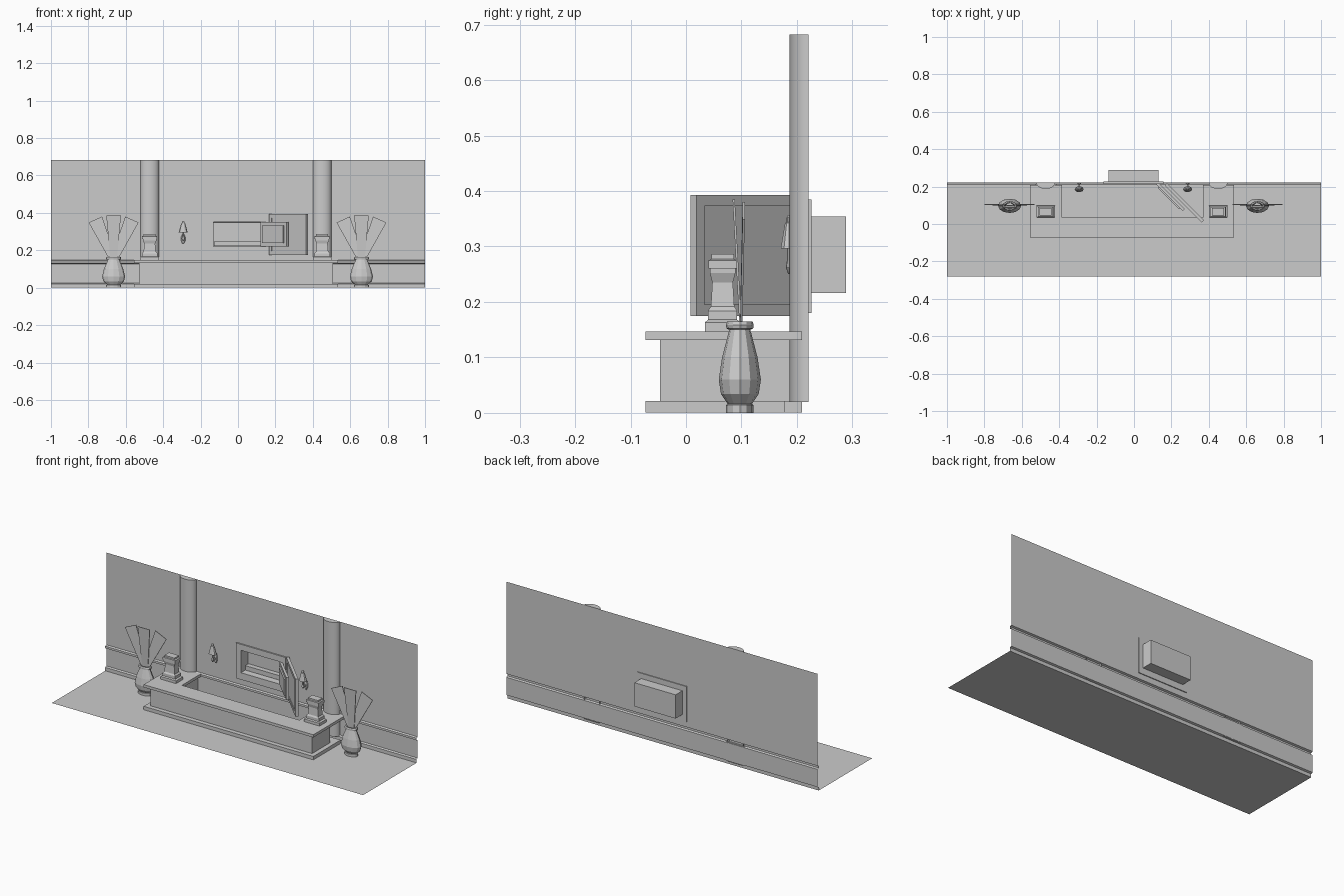
import bpy, bmesh, math
from mathutils import Matrix, Vector

cube = bpy.data.objects.get("Cube")
if cube:
    bpy.data.objects.remove(cube, do_unlink=True)

grey = bpy.data.materials.new("plain_grey")
grey.use_nodes = True
colour = (0.6, 0.6, 0.6, 1)
grey.diffuse_color = colour
grey.node_tree.nodes["Principled BSDF"].inputs["Base Color"].default_value = colour


def finish(name, bm, smooth=False):
    bmesh.ops.recalc_face_normals(bm, faces=bm.faces)
    mesh = bpy.data.meshes.new(name)
    bm.to_mesh(mesh)
    bm.free()
    mesh.materials.append(grey)
    ob = bpy.data.objects.new(name, mesh)
    bpy.context.collection.objects.link(ob)
    if smooth:
        bpy.context.view_layer.objects.active = ob
        bpy.ops.object.select_all(action="DESELECT")
        ob.select_set(True)
        bpy.ops.object.shade_smooth_by_angle(angle=math.radians(35))
    return ob


def add_box(bm, x, y, z, turn=None):
    """Box from three ranges, optionally moved by a matrix."""
    size = Matrix.Diagonal((x[1] - x[0], y[1] - y[0], z[1] - z[0], 1))
    mid = Matrix.Translation([(r[0] + r[1]) / 2 for r in (x, y, z)])
    bmesh.ops.create_cube(bm, size=1, matrix=(turn or Matrix()) @ mid @ size)


def boxes(name, parts, turn=None):
    bm = bmesh.new()
    for p in parts:
        add_box(bm, *p, turn)
    return finish(name, bm)


def loft(name, centre, rings, sides, offset=0, smooth=False):
    """Closed stack of rings, each (half width, half depth, height)."""
    bm = bmesh.new()
    loops = []
    for rx, ry, z in rings:
        loop = []
        for i in range(sides):
            a = 2 * math.pi * i / sides + offset
            loop.append(bm.verts.new((centre[0] + rx * math.cos(a),
                                      centre[1] + ry * math.sin(a), z)))
        loops.append(loop)
    for low, high in zip(loops, loops[1:]):
        for i in range(sides):
            j = (i + 1) % sides
            bm.faces.new((low[i], low[j], high[j], high[i]))
    bm.faces.new(loops[0])
    bm.faces.new(loops[-1])
    return finish(name, bm, smooth)


# Floor sheet
bm = bmesh.new()
bm.faces.new([bm.verts.new(p) for p in ((-1, -.28, 0), (1, -.28, 0), (1, .21, 0), (-1, .21, 0))])
finish("floor", bm)

# Wall sheet with projecting baseboard and rail, cut out for the safe
bm = bmesh.new()
profile = [(.21, 0), (.21, .02), (.221, .024), (.221, .127), (.21, .131), (.21, .143), (.221, .147)]
for (y0, z0), (y1, z1) in zip(profile, profile[1:]):
    bm.faces.new([bm.verts.new(p) for p in ((-1, y0, z0), (1, y0, z0), (1, y1, z1), (-1, y1, z1))])
xs, zs = (-1, -.13, .125, 1), (.147, .22, .35, .682)
for i in range(3):
    for j in range(3):
        if (i, j) != (1, 1):
            bm.faces.new([bm.verts.new((xs[a], .221, zs[b]))
                          for a, b in ((i, j), (i + 1, j), (i + 1, j + 1), (i, j + 1))])
bmesh.ops.remove_doubles(bm, verts=bm.verts, dist=.0001)
finish("wall", bm)

# Counter: three-sided, with a gap in the right end next to the wall
def counter_ring(name, z, grow, right_end, left_end):
    front, inner = -.047 - grow, .009 + grow
    left, right = -.529 - grow, .509 + grow
    boxes(name, [
        ((left, right), (front, inner), z),
        ((left, -.411 + grow), (inner, left_end), z),
        ((.396 - grow, right), (inner, right_end), z)])

counter_ring("counter_plinth", (.001, .021), .026, .178, .209)
counter_ring("counter_body", (.021, .131), 0, .118, .22)
counter_ring("counter_top", (.131, .147), .026, .209, .209)

for side, cx in (("right", -.472), ("left", .45)):
    # Half-round wall columns
    bm = bmesh.new()
    loops = []
    for z in (.02, .682):
        loops.append([bm.verts.new((cx - .05 * math.cos(math.pi * i / 12),
                                    .221 - .034 * math.sin(math.pi * i / 12), z)) for i in range(13)])
    for i in range(12):
        bm.faces.new((loops[0][i], loops[0][i + 1], loops[1][i + 1], loops[1][i]))
    bm.faces.new(loops[0])
    bm.faces.new(loops[1])
    finish(side + "_column", bm, True)

    # Small square pedestals standing on the counter
    rings = [(.05, .147), (.05, .163), (.041, .168), (.041, .184), (.033, .192),
             (.029, .235), (.036, .252), (.036, .26), (.04, .26), (.04, .275), (.032, .277), (.032, .286)]
    r2 = math.sqrt(2)
    loft(side + "_pedestal", (cx, .066), [(w * r2, w * .64 * r2, z) for w, z in rings],
         4, math.pi / 4)

# Vases, each with a fan of three flat leaves
vase = [(.025, 0), (.025, .014), (.022, .016), (.034, .034), (.038, .06), (.032, .1),
        (.02, .146), (.019, .15), (.024, .152), (.025, .158), (.023, .165), (.017, .165), (.015, .15)]
for side, cx in (("right", -.665), ("left", .66)):
    loft(side + "_vase", (cx, .097), [(r * 1.62, r, z) for r, z in vase], 12)
    for n, (angle, y_top) in enumerate(((-24, .102), (0, .084), (24, .102))):
        bm = bmesh.new()
        turn = Matrix.Rotation(math.radians(angle), 3, "Y")
        pts = []
        for u, v in ((-.017, 0), (.017, 0), (.039, .24), (-.039, .24)):
            p = turn @ Vector((u, 0, v))
            pts.append(Vector((cx + p.x, .097 + (y_top - .097) * v / .24, .145 + p.z)))
        thick = Vector((0, .004, 0))
        front = [bm.verts.new(p) for p in pts]
        back = [bm.verts.new(p + thick) for p in pts]
        bm.faces.new(front)
        bm.faces.new(back)
        for i in range(4):
            j = (i + 1) % 4
            bm.faces.new((front[i], front[j], back[j], back[i]))
        finish(f"{side}_vase_leaf_{n + 1}", bm)

# Safe: open-fronted box behind the wall, thin surround and a low shelf
bm = bmesh.new()
add_box(bm, (-.135, .13), (.222, .288), (.216, .354))
front = min(bm.faces, key=lambda f: f.calc_center_median().y)
bmesh.ops.inset_region(bm, faces=[front], thickness=.006)
for v in front.verts:
    v.co.y = .28
finish("safe_box", bm)
f0, f1 = (.213, .226), (.18, .385)
boxes("safe_surround", [
    ((-.162, -.13), f0, f1), ((.125, .157), f0, f1),
    ((-.13, .125), f0, (.18, .22)), ((-.13, .125), f0, (.35, .385))])
boxes("safe_shelf", [((-.128, .123), (.25, .279), (.222, .248))])

# Doors swung open on their left-hand hinges
def hinge(x, y):
    return Matrix.Translation((x, y, 0)) @ Matrix.Rotation(math.radians(-45), 4, "Z")

boxes("safe_door", [((0, .2), (0, .014), (.22, .35)),
                    ((.02, .18), (-.008, 0), (.238, .332))], hinge(.119, .212))
t = (0, .016)
boxes("picture_door", [
    ((0, .28), t, (.175, .195)), ((0, .28), t, (.373, .393)),
    ((0, .02), t, (.195, .373)), ((.26, .28), t, (.195, .373)),
    ((.02, .26), (.004, .012), (.195, .373))], hinge(.165, .206))

# Wall lamps: back plate, stem, arm, cup and shade
for side, cx in (("right", -.293), ("left", .287)):
    loft(side + "_lamp_plate", (cx, .215), [(.004, .005, .234), (.011, .006, .25),
         (.011, .006, .272), (.004, .005, .288)], 8)
    boxes(side + "_lamp_arm", [((cx - .004, cx + .004), (.182, .215), (.256, .264))])
    loft(side + "_lamp_stem", (cx, .186), [(.003, .002, .25), (.009, .006, .262),
         (.005, .004, .275), (.005, .004, .3)], 8)
    loft(side + "_lamp_shade", (cx, .186), [(.024, .016, .296), (.011, .008, .342),
         (.007, .005, .344), (.008, .005, .352), (.003, .002, .357)], 10)
